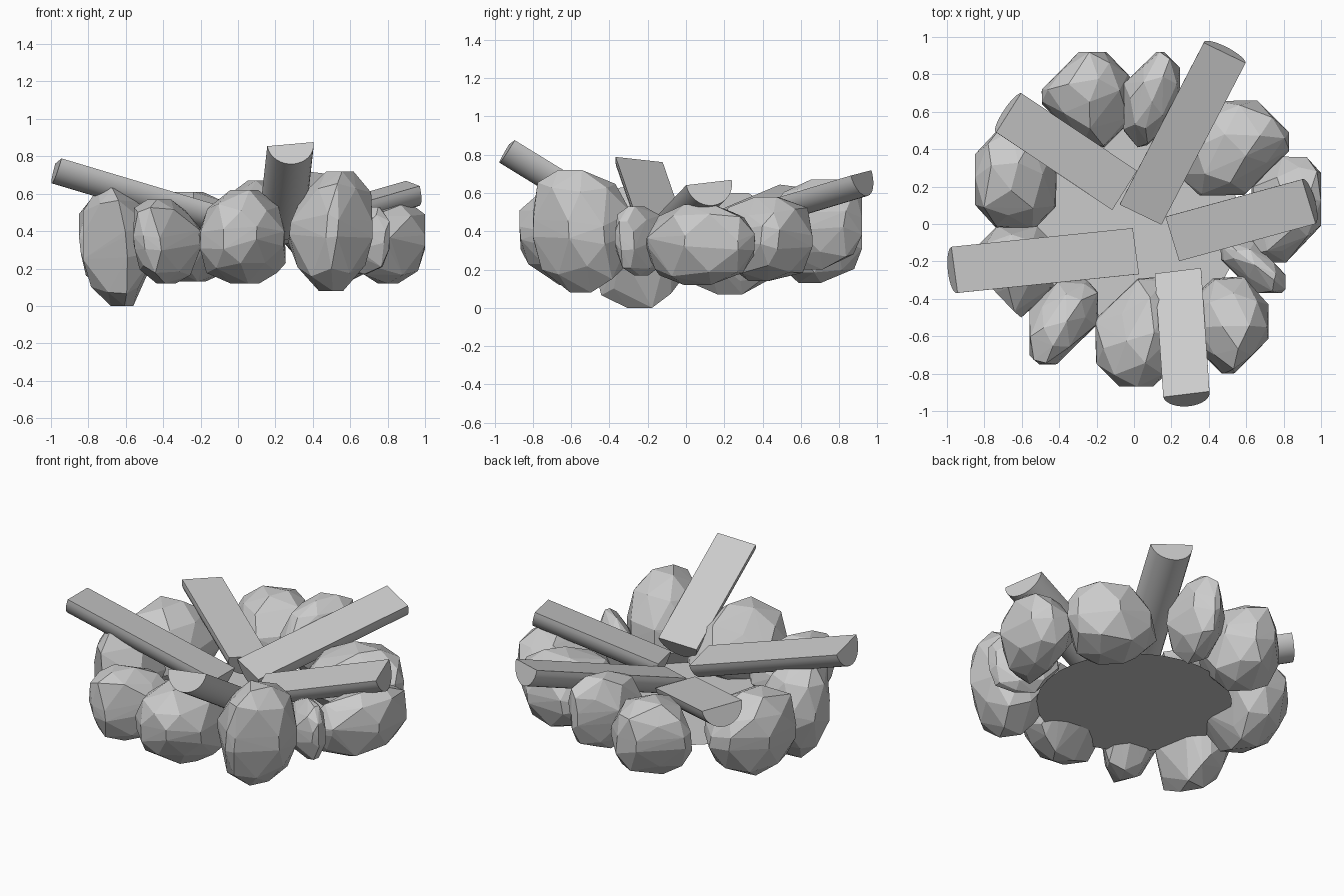
import bpy, bmesh, math, random
from mathutils import Vector, Matrix

if "Cube" in bpy.data.objects:
    bpy.data.objects.remove(bpy.data.objects["Cube"])

ASH_Z, ASH_R = 0.235, 0.565


def finish(name, bm, smooth=False):
    bmesh.ops.recalc_face_normals(bm, faces=bm.faces[:])
    me = bpy.data.meshes.new(name)
    bm.to_mesh(me)
    bm.free()
    ob = bpy.data.objects.new(name, me)
    bpy.context.collection.objects.link(ob)
    if smooth:
        bpy.ops.object.select_all(action='DESELECT')
        ob.select_set(True)
        bpy.context.view_layer.objects.active = ob
        bpy.ops.object.shade_smooth_by_angle(angle=math.radians(35))
    return ob


def clamp(v, lo, hi):
    return max(lo, min(hi, v))


def rock(name, xr, yr, ur, vr, zr, seed):
    """Faceted boulder. Its plan is an octagon bounded in x, y, u = x+y and v = x-y."""
    rng = random.Random(seed)
    (x0, x1), (y0, y1), (u0, u1), (v0, v1) = xr, yr, ur, vr
    plan = [(x1, u1 - x1), (u1 - y1, y1), (v0 + y1, y1), (x0, x0 - v0),
            (x0, u0 - x0), (u0 - y0, y0), (v1 + y0, y0), (x1, x1 - v1)]
    plan = [Vector((clamp(x, x0, x1), clamp(y, y0, y1))) for x, y in plan]
    mid = sum(plan, Vector((0, 0))) / 8
    out = mid.normalized()
    zc, zh = (zr[0] + zr[1]) / 2, (zr[1] - zr[0]) / 2
    bm = bmesh.new()
    # stacked rings of the plan, top leaning outwards, with a little jitter
    for t, f, step in ((-1, 0.3, 3), (-0.68, 0.82, 1), (-0.15, 1.0, 1),
                       (0.2, 0.99, 1), (0.68, 0.82, 1), (1, 0.33, 3)):
        for i in range(0, 8, step):
            p = plan[i]
            if abs(t) == 0.68:
                p = (p + plan[(i + 1) % 8]) / 2
            p = mid + (p - mid) * f * rng.uniform(0.95, 1.03) + out * 0.07 * max(t, 0)
            p = Vector((clamp(p.x, x0, x1), clamp(p.y, y0, y1)))
            z = zc + zh * (t + rng.uniform(-0.13, 0.13) * (abs(t) < 1))
            # undersides stay clear of the ash bed
            if z < ASH_Z + 0.02 and p.length < ASH_R + 0.02:
                p = p.normalized() * (ASH_R + 0.02)
            bm.verts.new((p.x, p.y, z))
    hull = bmesh.ops.convex_hull(bm, input=bm.verts[:])
    loose = {g for g in hull["geom_interior"] + hull["geom_unused"]
             if isinstance(g, bmesh.types.BMVert)}
    bmesh.ops.delete(bm, geom=list(loose), context='VERTS')
    finish(name, bm)


def split_log(name, inner, outer, radius=0.125, roll=-0.12, seg=16):
    """Half-round log with its flat face up; the ends give the flat face's centre line."""
    inner, outer = Vector(inner), Vector(outer)
    d = (outer - inner).normalized()
    side = d.cross(Vector((0, 0, 1))).normalized() + Vector((0, 0, roll))
    side = (side - d * side.dot(d)).normalized()
    up = side.cross(d)
    bm = bmesh.new()
    rings = []
    for c in (inner, outer):
        rings.append([bm.verts.new(c + radius * (side * math.cos(t) - up * math.sin(t)))
                      for t in (math.pi * i / seg for i in range(seg + 1))])
    a, b = rings
    for i in range(seg + 1):
        j = (i + 1) % (seg + 1)
        bm.faces.new((a[i], a[j], b[j], b[i]))
    bm.faces.new(a)
    bm.faces.new(b)
    finish(name, bm, smooth=True)


# ring of stones: ranges in x, y, x+y, x-y, z
rocks = [
    ((-0.50, -0.02), (0.41, 0.92), (0.14, 0.77), (-1.21, -0.57), (0.13, 0.61)),
    ((-0.06, 0.25), (0.41, 0.92), (0.43, 1.08), (-0.80, -0.34), (0.20, 0.67)),
    ((0.25, 0.83), (0.15, 0.66), (0.50, 1.31), (-0.25, 0.44), (0.14, 0.58)),
    ((0.62, 1.00), (-0.21, 0.36), (0.45, 1.27), (0.42, 1.01), (0.12, 0.54)),
    ((0.46, 0.81), (-0.37, -0.09), (0.27, 0.54), (0.58, 1.15), (0.17, 0.53)),
    ((0.27, 0.72), (-0.80, -0.28), (-0.33, 0.30), (0.70, 1.33), (0.08, 0.72)),
    ((-0.21, 0.25), (-0.87, -0.28), (-0.95, -0.11), (0.30, 0.97), (0.12, 0.62)),
    ((-0.56, -0.19), (-0.75, -0.30), (-1.25, -0.55), (-0.10, 0.34), (0.12, 0.57)),
    ((-0.83, -0.43), (-0.50, 0.00), (-1.09, -0.50), (-0.72, -0.09), (0.00, 0.63)),
    ((-0.85, -0.41), (-0.03, 0.54), (-0.76, 0.00), (-1.22, -0.50), (0.07, 0.60)),
]
for i, ranges in enumerate(rocks):
    rock(f"stone_{i + 1}", *ranges, seed=40 + i)

# split logs leaning out over the stones
logs = [
    ("left_log", (0.01, -0.145, 0.485), (-0.96, -0.245, 0.775)),
    ("back_left_log", (-0.05, 0.18, 0.455), (-0.67, 0.595, 0.63)),
    ("back_right_log", (0.035, 0.05, 0.445), (0.485, 0.915, 0.705)),
    ("right_log", (0.205, -0.08, 0.445), (0.935, 0.12, 0.655)),
    ("front_log", (0.235, -0.25, 0.46), (0.28, -0.91, 0.865)),
]
for name, a, b in logs:
    split_log(name, a, b)

# flat ash bed inside the ring
bm = bmesh.new()
bmesh.ops.create_circle(bm, cap_ends=True, segments=32, radius=ASH_R,
                        matrix=Matrix.Translation((0, 0, ASH_Z)))
finish("ash_bed", bm)
